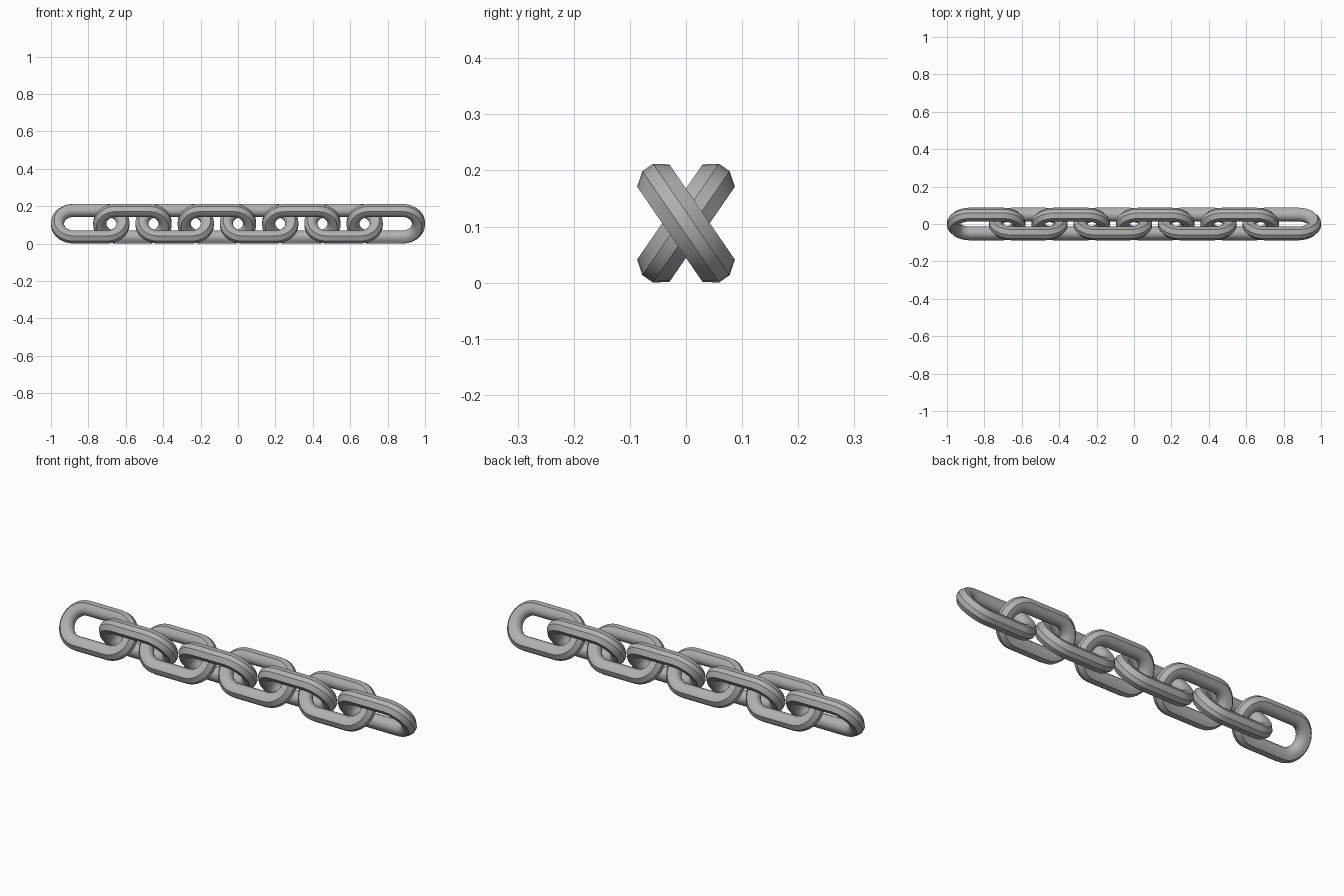
import bpy, bmesh
from math import sin, cos, pi, radians

if "Cube" in bpy.data.objects:
    bpy.data.objects.remove(bpy.data.objects["Cube"], do_unlink=True)

LINKS = 8
HALF_LENGTH = 0.21      # half the outer length of a link
OUTER = 0.1205          # half the outer width of a link
PITCH = (2 - 2 * HALF_LENGTH) / (LINKS - 1)
TILT = radians(55.5)
ARC_STEPS = 14
R = 0.035               # half the bar thickness

steel = bpy.data.materials.new("steel_grey")
steel.use_nodes = True
grey = (0.44, 0.44, 0.44, 1)
steel.diffuse_color = grey
steel.node_tree.nodes["Principled BSDF"].inputs["Base Color"].default_value = grey

# Bar section as (radius, height): chamfered outside, rounded inside
section = [(OUTER - 0.0175, R), (OUTER, 0.0115), (OUTER, -0.0115), (OUTER - 0.0175, -R)]
section += [(OUTER - R - R * sin(pi * i / 8), -R * cos(pi * i / 8)) for i in range(9)]

# Stadium path as (end centre x, angle)
straight = HALF_LENGTH - OUTER
path = [(side * straight, start + pi * i / ARC_STEPS)
        for side, start in ((1, -pi / 2), (-1, pi / 2))
        for i in range(ARC_STEPS + 1)]

# Sweep the section around the path
bm = bmesh.new()
rings = [[bm.verts.new((cx + r * cos(a), r * sin(a), h)) for r, h in section]
         for cx, a in path]
for i, ring in enumerate(rings):
    following = rings[(i + 1) % len(rings)]
    for j in range(len(section)):
        k = (j + 1) % len(section)
        bm.faces.new((ring[j], ring[k], following[k], following[j]))
bmesh.ops.recalc_face_normals(bm, faces=bm.faces)
mesh = bpy.data.meshes.new("chain_link")
bm.to_mesh(mesh)
bm.free()
mesh.materials.append(steel)

# Row of interlocked links with alternating tilt
for n in range(LINKS):
    link = bpy.data.objects.new(f"chain_link_{n + 1}", mesh)
    bpy.context.collection.objects.link(link)
    link.location = (-1 + HALF_LENGTH + n * PITCH, 0, 0.106)
    link.rotation_euler.x = TILT if n % 2 == 0 else -TILT

# Smooth bars with crisp chamfer edges
bpy.ops.object.select_all(action="DESELECT")
link.select_set(True)
bpy.context.view_layer.objects.active = link
bpy.ops.object.shade_smooth_by_angle(angle=radians(30))
